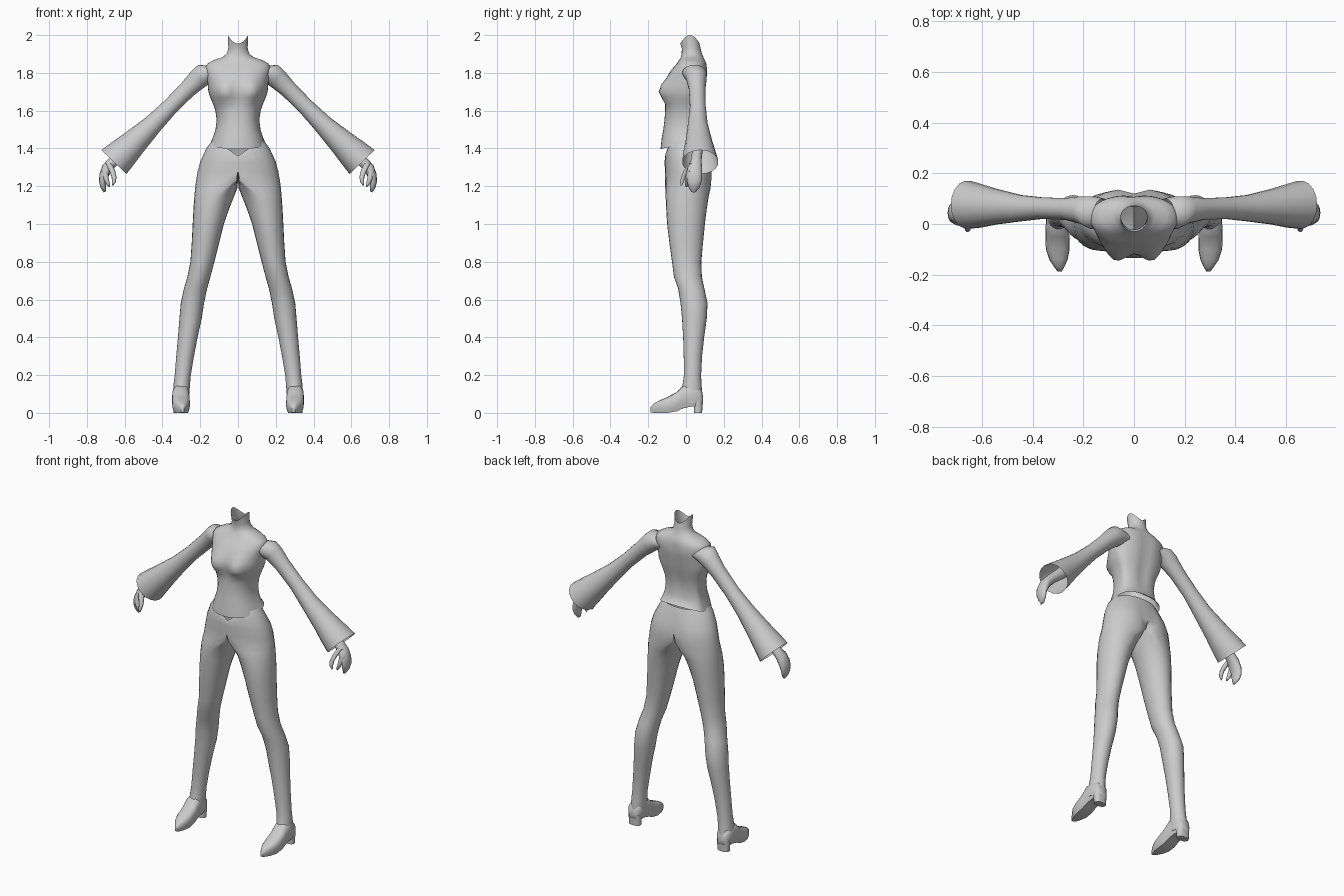
import bpy, bmesh, math
from mathutils import Vector

TAU = math.tau
grey = bpy.data.materials.new("light_grey")
grey.diffuse_color = (0.6, 0.6, 0.6, 1)


def spow(v, e):
    return math.copysign(abs(v) ** e, v)


def ring(c, u, v, n=16, e=1.0):
    """Closed (super)ellipse round c with half axes u and v."""
    c, u, v = Vector(c), Vector(u), Vector(v)
    return [c + u * spow(math.cos(TAU * i / n), e) + v * spow(math.sin(TAU * i / n), e)
            for i in range(n)]


def loft(name, rings, cap_start=False, cap_end=False, mirror=True, angle=50):
    """Skin a list of rings into one smooth object."""
    bm = bmesh.new()
    rows = [[bm.verts.new(p) for p in r] for r in rings]
    n = len(rows[0])
    for a, b in zip(rows, rows[1:]):
        for i in range(n):
            j = (i + 1) % n
            bm.faces.new((a[i], a[j], b[j], b[i]))
    if cap_start:
        bm.faces.new(rows[0])
    if cap_end:
        bm.faces.new(rows[-1])
    # drop the hidden wall on the mirror plane
    if mirror:
        inner = [f for f in bm.faces if all(abs(v.co.x) < 1e-4 for v in f.verts)]
        bmesh.ops.delete(bm, geom=inner, context='FACES')
    bmesh.ops.remove_doubles(bm, verts=bm.verts, dist=1e-5)
    bmesh.ops.recalc_face_normals(bm, faces=bm.faces)
    me = bpy.data.meshes.new(name)
    bm.to_mesh(me)
    bm.free()
    me.materials.append(grey)
    ob = bpy.data.objects.new(name, me)
    bpy.context.collection.objects.link(ob)
    bpy.ops.object.select_all(action='DESELECT')
    ob.select_set(True)
    bpy.context.view_layer.objects.active = ob
    bpy.ops.object.shade_smooth_by_angle(angle=math.radians(angle))
    if mirror:
        m = ob.modifiers.new("mirror", 'MIRROR')
        m.merge_threshold = 0.0005
    return ob


# Torso and neck: z, half width, front y, back y
TORSO = [(1.425, .147, -.135, .105), (1.46, .132, -.128, .09), (1.50, .119, -.12, .078),
         (1.55, .113, -.114, .075), (1.60, .12, -.11, .08), (1.635, .132, -.108, .087),
         (1.67, .147, -.112, .095), (1.70, .157, -.115, .10), (1.735, .16, -.115, .106),
         (1.77, .163, -.104, .112), (1.80, .168, -.088, .115), (1.83, .172, -.066, .113),
         (1.85, .16, -.048, .107), (1.868, .128, -.036, .10), (1.882, .085, -.028, .093),
         (1.90, .06, -.023, .085), (1.93, .051, -.022, .077), (1.955, .054, -.03, .072)]


def torso_ring(k, n=40):
    z, rx, yf, yb = TORSO[k]
    yc = (yf + yb) / 2 if z > 1.87 else .025
    pts = []
    for i in range(n):
        c, s = math.cos(TAU * i / n), math.sin(TAU * i / n)
        e = .85 if z < 1.87 else 1
        p = Vector((rx * spow(c, e), yc + spow(s, e) * ((yb - yc) if s > 0 else (yc - yf)), z))
        if s < 0:  # bust
            d = ((abs(p.x) - .075) / .05) ** 2 + ((z - 1.70) / .052) ** 2
            p.y -= .04 * math.exp(-d) * min(1, -s * 1.6)
        if s > 0 and 1.5 < z < 1.85:  # shallow spine groove
            p.y -= .008 * math.exp(-(p.x / .03) ** 2)
        if k == 0:  # jacket hem: lower in front, higher behind
            p.z += .028 * s
        if k == len(TORSO) - 1:  # scooped neck rim
            p.z += .045 * c * c
        pts.append(p)
    return pts


loft("torso", [torso_ring(k) for k in range(len(TORSO))], mirror=False, angle=60)

# Trouser leg with its half of the hips: z, inner x, outer x, front y, back y, hip blend
LEG = [(1.435, 0, .142, -.105, .085, 1), (1.40, 0, .168, -.112, .10, 1), (1.33, 0, .20, -.113, .128, 1),
       (1.28, 0, .213, -.112, .14, 1), (1.23, 0, .222, -.11, .138, .9), (1.19, .006, .227, -.11, .13, .45),
       (1.15, .022, .231, -.108, .121, .12), (1.08, .047, .236, -.105, .11, 0),
       (1.0, .075, .24, -.10, .10, 0), (.90, .10, .245, -.088, .09, 0), (.80, .125, .252, -.074, .081, 0),
       (.72, .146, .268, -.064, .084, 0), (.66, .163, .286, -.042, .097, 0),
       (.58, .18, .303, -.029, .114, 0), (.50, .192, .31, -.021, .11, 0), (.40, .214, .318, -.015, .096, 0),
       (.30, .233, .327, -.012, .085, 0), (.20, .25, .335, -.011, .08, 0), (.15, .254, .341, -.018, .082, 0),
       (.10, .258, .345, -.03, .087, 0), (.055, .262, .345, -.03, .085, 0)]


def leg_ring(k, n=24):
    z, xi, xo, yf, yb, d = LEG[k]
    pts = []
    for i in range(n):
        c, s = math.cos(TAU * i / n), math.sin(TAU * i / n)
        full = xi + (xo - xi) / 2 * (1 + c)
        half = max(0, xo * spow(c, .9))
        x = full * (1 - d) + half * d
        y = (yf + yb) / 2 + (yb - yf) / 2 * s
        dz = 0
        if s > 0 and 1.2 < z < 1.36:  # cleft behind
            y -= .02 * math.exp(-(x / .03) ** 2)
        if s < 0 and k < 2:  # waistband dips at the front
            dz = -(.075, .05)[k] * max(0, 1 - x / .11)
        pts.append(Vector((x if x > 1e-4 else 0, y, z + dz)))
    return pts


loft("trouser_leg", [leg_ring(k) for k in range(len(LEG))], cap_end=True, angle=60)

# Boot foot: y, inner x, outer x, bottom z, top z
FOOT = [(.09, .28, .33, .045, .09), (.075, .264, .344, .03, .13), (.03, .26, .347, .034, .15),
        (-.015, .257, .349, .024, .145), (-.05, .255, .35, .008, .11), (-.10, .254, .348, 0, .083),
        (-.14, .262, .335, 0, .066), (-.17, .275, .315, 0, .05), (-.188, .286, .302, .003, .03)]
rings = []
for y, xi, xo, zb, zt in FOOT:
    r = ring(((xi + xo) / 2, y, (zb + zt) / 2), ((xo - xi) / 2, 0, 0), (0, 0, (zt - zb) / 2), 16, .75)
    for p in r:  # flatten the sole
        if p.z < zb + .25 * (zt - zb):
            p.z = zb
    rings.append(r)
loft("boot_foot", rings, True, True)

# Boot heel
loft("boot_heel", [ring((.304, .064, z), (w, 0, 0), (0, h, 0), 14, .7)
                   for z, w, h in ((0, .037, .022), (.03, .038, .023), (.065, .04, .025))],
     True, True)

# Flared sleeve: x, z, half height across the arm, front y, back y
SLEEVE = [(.12, 1.80, .055, -.01, .10), (.165, 1.80, .062, -.02, .11), (.205, 1.772, .056, 0, .11),
          (.265, 1.715, .046, .015, .103), (.36, 1.62, .044, .02, .105), (.45, 1.528, .052, .01, .115),
          (.55, 1.432, .07, -.003, .14), (.61, 1.374, .083, -.015, .158), (.657, 1.328, .092, -.02, .172)]
rings = [ring((x, (a + b) / 2, z), (h * .72, 0, h * .69), (0, (b - a) / 2, 0), 18)
         for x, z, h, a, b in SLEEVE]
loft("sleeve", rings, angle=60)

# Forearm and hand: x, z, half thickness, y centre, half breadth, slope of the section
HAND = [(.50, 1.48, .03, .062, .032, .9), (.60, 1.385, .024, .06, .028, .9),
        (.65, 1.342, .022, .055, .028, .8), (.69, 1.30, .026, .047, .038, .5),
        (.708, 1.262, .025, .044, .043, .2), (.717, 1.225, .019, .044, .039, 0),
        (.713, 1.195, .015, .043, .03, -.2), (.705, 1.17, .006, .04, .012, -.4)]
loft("hand", [ring((x, y, z), (t, 0, t * s), (0, b, 0), 14) for x, z, t, y, b, s in HAND],
     cap_end=True, angle=70)

# Thumb and loose forefinger: x, y, z, radius
DIGITS = {"thumb": [(.685, .03, 1.32, .018), (.667, .004, 1.285, .016), (.656, -.013, 1.25, .013),
                    (.657, -.022, 1.222, .010), (.663, -.024, 1.205, .004)],
          "forefinger": [(.705, .02, 1.28, .017), (.70, .01, 1.245, .015), (.69, .004, 1.215, .011),
                         (.68, .002, 1.195, .004)]}
for name, path in DIGITS.items():
    loft(name, [ring((x, y, z), (r, 0, 0), (0, r, 0), 10) for x, y, z, r in path],
         cap_end=True, angle=70)
